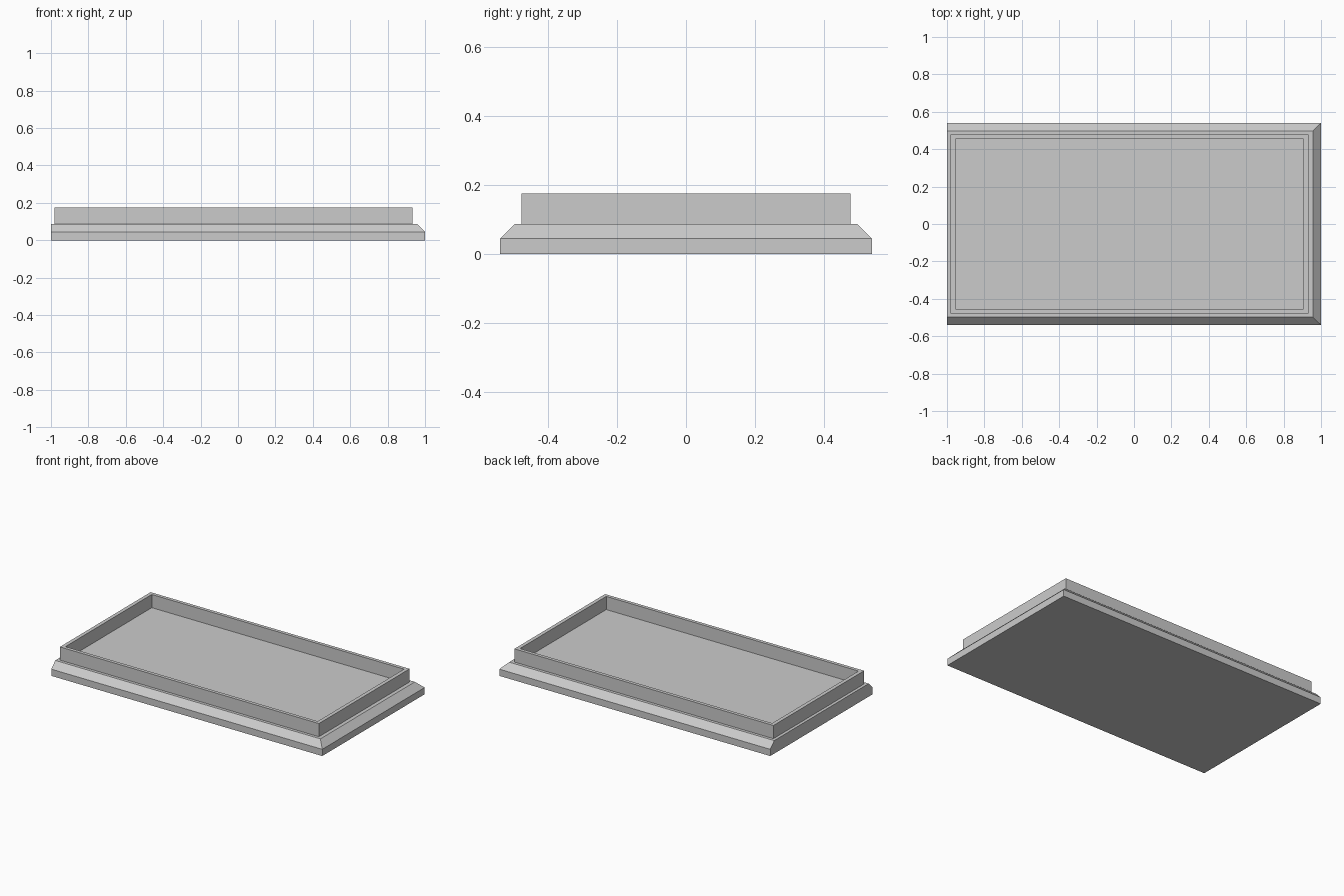
import bpy
import bmesh

cube = bpy.data.objects.get("Cube")
if cube:
    bpy.data.objects.remove(cube, do_unlink=True)

grey = bpy.data.materials.new("plain_grey")
grey.use_nodes = True
colour = (0.6, 0.6, 0.6, 1)
grey.diffuse_color = colour
grey.node_tree.nodes["Principled BSDF"].inputs["Base Color"].default_value = colour


def ring(bm, left, right, half_depth, z):
    """Rectangular loop of vertices, counter-clockwise from above."""
    corners = ((left, -1), (right, -1), (right, 1), (left, 1))
    return [bm.verts.new((x, side * half_depth, z)) for x, side in corners]


def loft(name, sections, material):
    """Closed solid through a stack of rectangles."""
    bm = bmesh.new()
    rings = [ring(bm, *s) for s in sections]
    bm.faces.new(rings[0][::-1])
    for low, high in zip(rings, rings[1:]):
        for i in range(4):
            j = (i + 1) % 4
            bm.faces.new((low[i], low[j], high[j], high[i]))
    bm.faces.new(rings[-1])
    mesh = bpy.data.meshes.new(name)
    bm.to_mesh(mesh)
    bm.free()
    mesh.materials.append(material)
    obj = bpy.data.objects.new(name, mesh)
    bpy.context.collection.objects.link(obj)
    return obj


EDGE, LEDGE, RIM = 0.045, 0.087, 0.175

# Plinth chamfered on three sides, with a thin raised rim around a flat floor
loft("rimmed_plinth", [
    (-1.0, 1.0, 0.54, 0.0),
    (-1.0, 1.0, 0.54, EDGE),
    (-1.0, 0.957, 0.498, LEDGE),    # chamfer, left end stays upright
    (-0.98, 0.932, 0.478, LEDGE),   # ledge
    (-0.98, 0.932, 0.478, RIM),     # outer rim wall
    (-0.955, 0.907, 0.455, RIM),    # rim top
    (-0.955, 0.907, 0.455, LEDGE),  # inner rim wall down to the floor
], grey)
